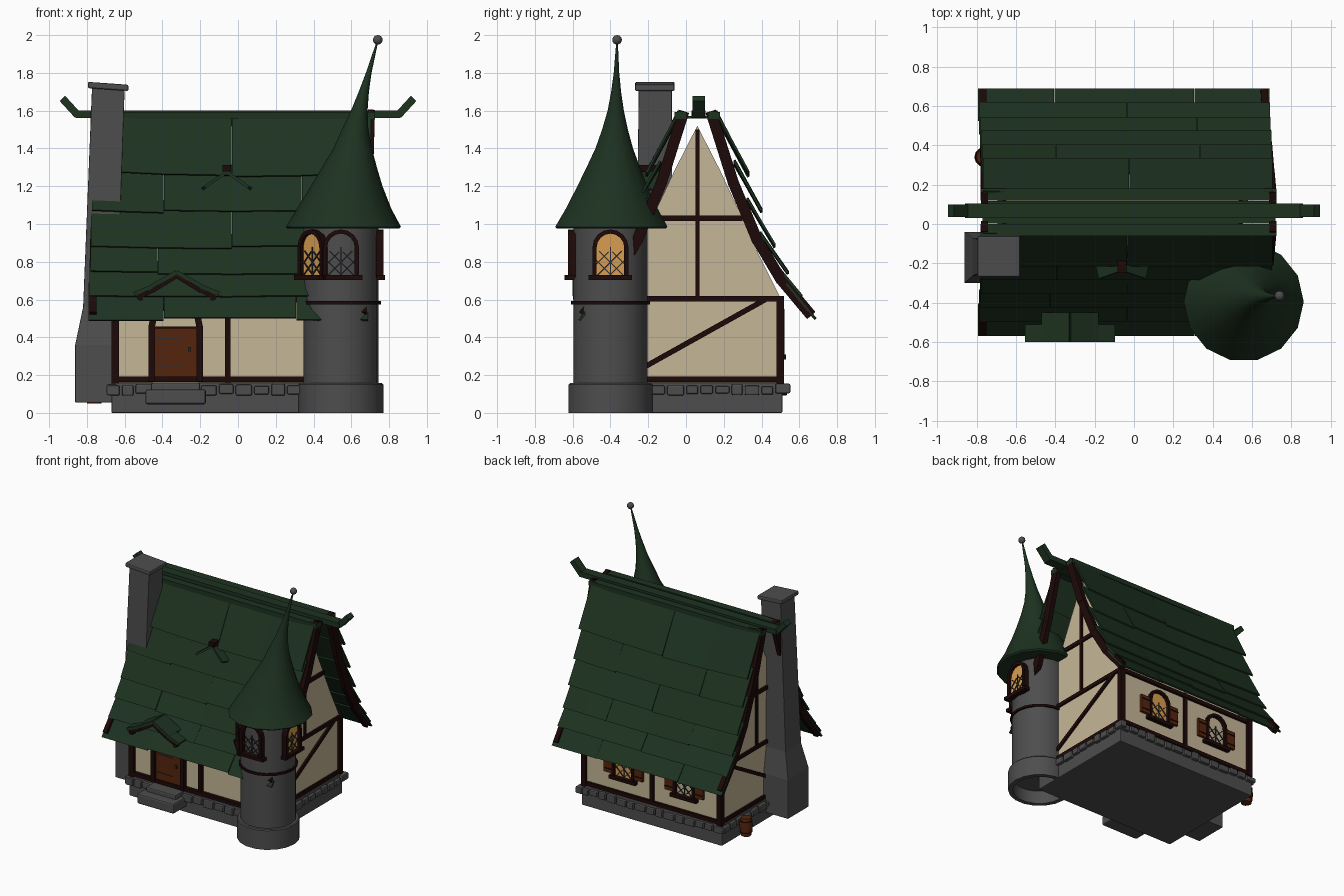
import bpy, bmesh, math, random
from mathutils import Vector as V, Matrix

if "Cube" in bpy.data.objects:
    bpy.data.objects.remove(bpy.data.objects["Cube"])

random.seed(4)

def material(name, rgb):
    m = bpy.data.materials.new(name)
    m.diffuse_color = (*rgb, 1)
    m.use_nodes = True
    m.node_tree.nodes["Principled BSDF"].inputs["Base Color"].default_value = m.diffuse_color
    return m

GREEN = material("roof green", (0.0125, 0.032, 0.0145))
STONE = material("grey stone", (0.075, 0.075, 0.076))
CREAM = material("cream plaster", (0.56, 0.47, 0.31))
TIMBER = material("dark timber", (0.012, 0.0025, 0.0022))
WOOD = material("red brown wood", (0.09, 0.018, 0.004))
GLOW = material("warm glass", (0.68, 0.34, 0.08))
IRON = material("dark iron", (0.025, 0.025, 0.03))

X, Y, Z = V((1, 0, 0)), V((0, 1, 0)), V((0, 0, 1))
MID = 0.06  # y of the ridge

def loft(name, rings, mat, smooth=False, bevel=0, M=Matrix()):
    """Skin a list of equal rings of points and cap both ends."""
    bm = bmesh.new()
    vs = [[bm.verts.new(M @ V(p)) for p in r] for r in rings]
    n = len(vs[0])
    for a, b in zip(vs, vs[1:]):
        for i in range(n):
            bm.faces.new((a[i], a[(i + 1) % n], b[(i + 1) % n], b[i]))
    bm.faces.new(vs[0])
    bm.faces.new(vs[-1])
    bmesh.ops.recalc_face_normals(bm, faces=bm.faces)
    me = bpy.data.meshes.new(name)
    bm.to_mesh(me)
    bm.free()
    me.materials.append(mat)
    if smooth:
        me.polygons.foreach_set("use_smooth", [True] * len(me.polygons))
        me.set_sharp_from_angle(angle=math.radians(40))
    ob = bpy.data.objects.new(name, me)
    bpy.context.collection.objects.link(ob)
    if bevel:
        b = ob.modifiers.new("bevel", 'BEVEL')
        b.width, b.segments = bevel, 2
    return ob

def rect(x0, x1, y0, y1, z):
    return [(x0, y0, z), (x1, y0, z), (x1, y1, z), (x0, y1, z)]

def box(name, lo, hi, mat, bevel=0, M=Matrix()):
    return loft(name, [rect(lo[0], hi[0], lo[1], hi[1], z) for z in (lo[2], hi[2])], mat, False, bevel, M)

def bar(name, p, q, w, t, mat, up=Z, M=Matrix()):
    """Box from p to q; t is measured along up, w across it."""
    p, q = V(p), V(q)
    d = (q - p).normalized()
    s = d.cross(up).normalized()
    u = s.cross(d)
    ring = [s * a * w / 2 + u * b * t / 2 for a, b in ((-1, -1), (1, -1), (1, 1), (-1, 1))]
    return loft(name, [[p + r for r in ring], [q + r for r in ring]], mat, M=M)

def circle(cx, cy, z, r, n=18):
    return [(cx + r * math.cos(2 * math.pi * i / n), cy + r * math.sin(2 * math.pi * i / n), z) for i in range(n)]

def arch(w, h, n=8):
    r = w / 2
    return [(-r, 0)] + [(-r * math.cos(math.pi * i / n), h - r + r * math.sin(math.pi * i / n)) for i in range(n + 1)] + [(r, 0)]

def arched_frame(name, w, h, frame, M, mat=None):
    """Timber surround facing local -y, with an optional thin arched pane."""
    pts = arch(w, h)
    if mat:
        loft(name + "_pane", [[(x, y, z) for x, z in pts] for y in (0.004, -0.005)], mat, M=M)
    for (x0, z0), (x1, z1) in zip(pts, pts[1:]):
        e = V((x1 - x0, 0, z1 - z0)).normalized() * 0.004
        bar(name + "_frame", V((x0, -0.006, z0)) - e, V((x1, -0.006, z1)) + e, frame, 0.04, TIMBER, Y, M)

def window(name, loc, angle, mat, shutters=False):
    M = Matrix.Translation(loc) @ Matrix.Rotation(math.radians(angle), 4, 'Z')
    arched_frame(name, 0.168, 0.238, 0.022, M, mat)
    box(name + "_sill", (-0.115, -0.035, -0.018), (0.115, 0.01, 0.008), TIMBER, 0, M)
    # leaded diamond lattice in the lower half, with a central spike
    bar(name + "_lead", (0, -0.008, 0), (0, -0.008, 0.155), 0.006, 0.006, IRON, Y, M)
    for s in (-1, 1):
        for x0, z0, x1, z1 in ((-.075, .0, .06, .135), (-.075, .065, -.01, .13), (-.01, .0, .075, .085)):
            bar(name + "_lead", (s * x0, -0.008, z0), (s * x1, -0.008, z1), 0.006, 0.006, IRON, Y, M)
        if shutters:
            box(name + "_shutter", (s * 0.13 - 0.038, -0.02, 0.02), (s * 0.13 + 0.038, 0.005, 0.16), WOOD, 0, M)
            for z in (0.05, 0.13):
                box(name + "_shutter_strap", (s * 0.13 - 0.038, -0.024, z - .004), (s * 0.13 + 0.038, -0.018, z + .004), TIMBER, 0, M)

# foundation, with rough stones along each side
XL, XR, YF, YB = -0.67, 0.555, -0.40, 0.51
box("foundation", (XL, YF, 0), (XR, YB, 0.16), STONE, 0.006)
for side in range(4):
    lo, hi = ((XL, XR), (YF, YB))[side % 2]
    t = lo - 0.02
    while t < hi - 0.03:
        w = random.uniform(0.055, 0.09)
        e = (YF, XR, YB, XL)[side]
        z0 = random.uniform(0.09, 0.105)
        z1 = random.uniform(0.14, 0.155)
        a, b = (t, e - 0.025), (t + w, e + 0.025)
        if side % 2:
            a, b = a[::-1], b[::-1]
        box("foundation_stone", (*a, z0), (*b, z1), STONE, 0.008)
        t += w + 0.012

# plaster walls with curved gables
half = [(0.435, 0.15), (0.435, 0.62), (0.32, 0.85), (0.235, 1.04), (0.12, 1.285), (0.0, 1.52)]
prof = [(MID + y, z) for y, z in half] + [(MID - y, z) for y, z in half[-2::-1]]
WL, WR = XL + 0.02, XR - 0.02
loft("walls", [[(x, y, z) for y, z in prof] for x in (WL, WR)], CREAM)

# timber framing on the gables
for x in (WL, WR):
    for y0, z0, y1, z1, w in ((-.385, .178, .495, .178, .03), (-.385, .605, .495, .605, .028), (-.18, 1.03, .30, 1.03, .03),
                              (MID, .61, MID, 1.5, .022), (-.36, .165, .42, .60, .028)):
        bar("gable_timber", (x, y0, z0), (x, y1, z1), w, 0.03, TIMBER, X)
    for y in (YF + 0.015, YB - 0.012):
        box("corner_post", (x - 0.02, y - 0.02, 0.155), (x + 0.02, y + 0.02, 0.62), TIMBER)
# timber framing front and back
for y in (YF + 0.015, YB - 0.015):
    for z in (0.178, 0.60):
        box("wall_beam", (WL, y - 0.018, z - 0.015), (WR, y + 0.018, z + 0.015), TIMBER)
    box("middle_post", (-0.07, y - 0.016, 0.16), (-0.04, y + 0.016, 0.62), TIMBER)

# back windows
window("back_window_lit", (0.19, 0.495, 0.30), 180, GLOW, True)
window("back_window_plain", (-0.34, 0.495, 0.30), 180, None, True)

# door and steps
D = Matrix.Translation((-0.33, YF + 0.014, 0.17))
arched_frame("door", 0.255, 0.41, 0.034, D)
box("door_leaf", (-0.115, -0.009, 0.0), (0.115, 0, 0.282), WOOD, 0, D)
box("door_lintel", (-0.115, -0.02, 0.278), (0.115, 0, 0.287), TIMBER, 0, D)
for z in (0.075, 0.22):
    box("door_hinge", (-0.11, -0.013, z), (0.03, 0, z + 0.006), IRON, 0, D)
box("door_handle", (0.065, -0.025, 0.155), (0.08, 0, 0.18), IRON, 0, D)
box("lower_step", (-0.49, -0.56, 0.045), (-0.17, -0.38, 0.125), STONE, 0.012)
box("upper_step", (-0.46, -0.49, 0.10), (-0.20, -0.38, 0.16), STONE, 0.01)

# roof shingles: overlapping rows of thin slabs on both slopes, sagging slightly in the middle
tops = [(.165, 1.60), (.262, 1.34), (.33, 1.14), (.397, .96), (.465, .81), (.535, .69)]
ends = [(.335, 1.28), (.405, 1.08), (.475, .89), (.545, .75), (.617, .62), (.69, .50)]

def sag(x, z):
    return z - 0.03 * (1 - (x / 0.75) ** 2) * (z - 0.5)

for s in (-1, 1):
    for i, (a, b) in enumerate(zip(tops, ends)):
        left, right = -0.768 - 0.005 * i, 0.705 - 0.003 * i
        cuts = [-0.41, 0.32] if i % 2 else [-0.04]
        xs = [left] + [c + random.uniform(-.02, .02) for c in cuts] + [right]
        for x0, x1 in zip(xs, xs[1:]):
            rings = []
            drop = random.uniform(-0.007, 0.007)
            for k in range(3):
                x = x0 + 0.001 + (x1 - x0 - 0.002) * k / 2
                rings.append([(x, MID + s * (y - MID + o), sag(x, z + o * 0.5) + (drop if z == b[1] else 0))
                              for y, z, o in ((*a, 0), (*b, 0), (*b, -.011), (*a, -.011))])
            loft("roof_shingle", rings, GREEN)
    # bargeboards following the curved gable edge
    path = [(.135, 1.585), (.25, 1.22), (.375, .92), (.50, .71), (.655, .525)]
    for n, ((y0, z0), (y1, z1)) in enumerate(zip(path, path[1:])):
        for xa, lean in ((0.662, 0.045), (-0.768, 0.008)):
            x0, x1 = (xa + lean * (1 - k / 4) for k in (n, n + 1))
            e = V((0, s * (y1 - y0), z1 - z0)).normalized() * 0.012
            bar("bargeboard", V((x0, MID + s * (y0 - MID), z0)) - e, V((x1, MID + s * (y1 - MID), z1)) + e,
                0.058, 0.036, TIMBER, X)
    bar("ridge_flank", (-0.78, MID + s * 0.09, 1.575), (0.725, MID + s * 0.09, 1.575), 0.06, 0.036, GREEN)

# ridge beam with upturned ends, on a wider cap board
bar("ridge_beam", (-0.86, 0.067, 1.582), (0.86, 0.067, 1.582), 0.075, 0.04, GREEN)
box("ridge_cap", (-0.77, 0.002, 1.558), (0.72, 0.118, 1.572), GREEN)
for s in (-1, 1):
    bar("ridge_horn", (s * 0.85, 0.067, 1.578), (s * 0.93, 0.067, 1.665), 0.065, 0.04, GREEN)

# hood over the door and little vent on the roof
for s in (-1, 1):
    cx = -0.325
    for (a, za), (b, zb), y in (((0, .745), (.14, .665), -.525), ((.13, .668), (.225, .63), -.555)):
        dep = 2 * (y + 0.60)
        bar("hood_roof", (cx + s * a, y, za), (cx + s * b, y, zb), 0.022, dep, GREEN, Y)
        bar("hood_timber", (cx + s * a, -.583, za - .022), (cx + s * b * .93, -.583, zb - .022), 0.02, 0.03, TIMBER, Y)
    box("hood_bracket", (cx + s * .19 - .01, -.595, .595), (cx + s * .19 + .01, -.55, .645), TIMBER)
    bar("vent_roof", (-.06, -.17, 1.275), (-.06 + s * .13, -.215, 1.185), 0.016, 0.13, GREEN, Y)
box("vent_beam", (-.083, -.25, 1.278), (-.037, -.08, 1.312), TIMBER)

# corner tower, its base hollow underneath
TX, TY = 0.545, -0.40
loft("tower_base", [circle(TX, TY, z, r) for z, r in ((.10, .192), (0, .192), (0, .225), (.15, .225), (.157, .218))], STONE, True)
loft("tower_wall", [circle(TX, TY, z, .199) for z in (0.12, 1.02)], STONE, True)
loft("tower_band", [circle(TX, TY, z, .212) for z in (.575, .592)], TIMBER, True)
for name, ang, mat in (("tower_window_front", 0, None), ("tower_window_left", -47, GLOW), ("tower_window_right", 90, GLOW)):
    a = math.radians(ang)
    window(name, (TX + .199 * math.sin(a), TY - .199 * math.cos(a), .722), ang, mat)

# bent witch-hat roof and finial: z, radius, centre x, centre y
hat = [(.975, .295, .558, -.395), (.985, .305, .558, -.395), (1.08, .250, .562, -.393), (1.2, .190, .575, -.39),
       (1.3, .145, .59, -.385), (1.4, .102, .607, -.38), (1.5, .070, .62, -.376), (1.6, .044, .642, -.372),
       (1.7, .027, .666, -.37), (1.8, .015, .692, -.368), (1.97, .004, .739, -.365)]
loft("tower_roof", [circle(x, y, z, r, 14) for z, r, x, y in hat], GREEN, True)
ball = [(1.975 - .025 * math.cos(math.pi * k / 8), .025 * math.sin(math.pi * k / 8) + .0005) for k in range(9)]
loft("finial", [circle(.74, -.365, z, r, 12) for z, r in ball], STONE, True)

# chimney, leaning and tapering, with cap
stack = [(-.862, -.64, -.30, -.04, .055), (-.862, -.64, -.30, -.04, .36), (-.82, -.64, -.265, -.07, .56),
         (-.773, -.60, -.25, -.075, 1.72)]
loft("chimney", [rect(*r) for r in stack], STONE, bevel=0.004)
loft("chimney_cap", [[(x, y, z - (x + .69) * .07) for x, y, z in rect(-.795, -.58, -.27, -.06, zz)] for zz in (1.712, 1.745)],
     STONE, bevel=0.008)

# barrel by the left wall
loft("barrel", [circle(-.762, .34, z, r, 12) for z, r in ((.05, .038), (.125, .05), (.19, .038))], WOOD, True)
for z in (.08, .165):
    loft("barrel_hoop", [circle(-.762, .34, z + d, .0465, 12) for d in (-.003, .003)], TIMBER)
